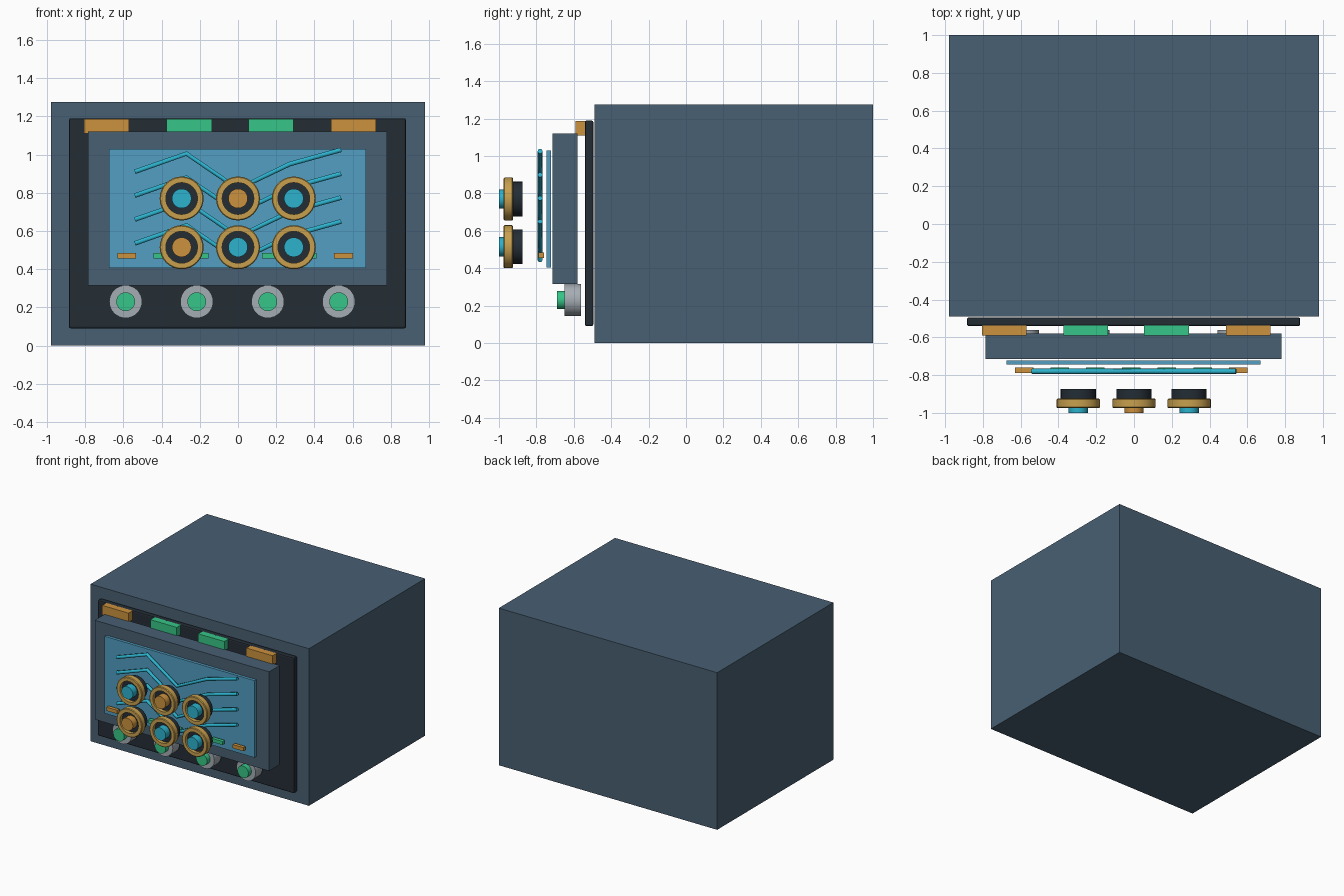
import bpy, bmesh, math
from mathutils import Matrix

cube = bpy.data.objects.get("Cube")
if cube:
    bpy.data.objects.remove(cube, do_unlink=True)


def material(name, *rgb):
    mat = bpy.data.materials.new(name)
    mat.use_nodes = True
    mat.diffuse_color = (*rgb, 1)
    node = next(n for n in mat.node_tree.nodes if n.type == 'BSDF_PRINCIPLED')
    node.inputs["Base Color"].default_value = (*rgb, 1)
    return mat


SLATE = material("slate", .065, .115, .168)
DARK = material("dark", .017, .026, .036)
GLASS = material("glass_blue", .084, .342, .539)
CYAN = material("cyan", .025, .445, .61)
ORANGE = material("orange", .604, .287, .048)
GOLD = material("gold", .578, .352, .076)
GREEN = material("green", .037, .565, .246)
GREY = material("grey", .376, .418, .456)


def finish(name, bm, mat, smooth=False):
    bmesh.ops.recalc_face_normals(bm, faces=bm.faces)
    mesh = bpy.data.meshes.new(name)
    bm.to_mesh(mesh)
    bm.free()
    mesh.materials.append(mat)
    obj = bpy.data.objects.new(name, mesh)
    bpy.context.collection.objects.link(obj)
    if smooth:
        bpy.ops.object.select_all(action='DESELECT')
        obj.select_set(True)
        bpy.context.view_layer.objects.active = obj
        bpy.ops.object.shade_smooth_by_angle(angle=math.radians(35))
    return obj


def box(name, mat, xs, ys, zs, bevel=0):
    bm = bmesh.new()
    bmesh.ops.create_cube(bm, size=1)
    for v in bm.verts:
        v.co = [(lo + hi) / 2 + c * (hi - lo) for c, (lo, hi) in zip(v.co, (xs, ys, zs))]
    if bevel:
        bmesh.ops.bevel(bm, geom=bm.edges[:], offset=bevel, segments=2,
                        affect='EDGES', profile=.5)
    return finish(name, bm, mat)


def lathe(name, mat, x, z, profile, closed=False, steps=32):
    """Turn a (radius, y) profile about an axis running front to back."""
    bm = bmesh.new()
    verts = [bm.verts.new((r, y, 0)) for r, y in profile]
    edges = [bm.edges.new(pair) for pair in zip(verts, verts[1:])]
    if closed:
        edges.append(bm.edges.new((verts[-1], verts[0])))
    bmesh.ops.spin(bm, geom=verts + edges, cent=(0, 0, 0), axis=(0, 1, 0),
                   angle=math.tau, steps=steps)
    bmesh.ops.remove_doubles(bm, verts=bm.verts, dist=.0005)
    bmesh.ops.transform(bm, matrix=Matrix.Translation((x, 0, z)), verts=bm.verts)
    return finish(name, bm, mat, True)


def disc(name, mat, x, z, r, front, back):
    return lathe(name, mat, x, z, [(0, front), (r, front), (r, back), (0, back)])


# Housing, recessed panel, display frame and glass
box("housing", SLATE, (-.98, .98), (-.49, 1), (0, 1.275))
box("front_panel", DARK, (-.885, .88), (-.54, -.495), (.09, 1.19), .01)
box("display_frame", SLATE, (-.785, .78), (-.715, -.58), (.315, 1.12))
box("display_glass", GLASS, (-.675, .67), (-.745, -.722), (.405, 1.03))

# Blocks along the top of the panel
for i, x in enumerate((-.688, -.255, .172, .605)):
    box(f"top_block_{i}", GREEN if i in (1, 2) else ORANGE,
        (x - .118, x + .118), (-.59, -.535), (1.11, 1.187))

# Four bent signal tubes over the glass
shape = [(-.54, .91), (-.27, 1.005), (0, .82), (.27, .95), (.54, 1.025)]
for row in range(4):
    curve = bpy.data.curves.new(f"signal_tube_{row}", 'CURVE')
    curve.dimensions = '3D'
    curve.bevel_depth = .014
    curve.bevel_resolution = 1
    curve.use_fill_caps = True
    spline = curve.splines.new('POLY')
    spline.points.add(len(shape) - 1)
    for point, (x, z) in zip(spline.points, shape):
        point.co = (x, -.78, z - row * .125, 1)
    curve.materials.append(CYAN)
    bpy.context.collection.objects.link(bpy.data.objects.new(curve.name, curve))

# Row of small indicator bars
for i in range(7):
    x = -.582 + i * .189
    box(f"indicator_{i}", ORANGE if i in (0, 6) else GREEN,
        (x - .049, x + .049), (-.788, -.76), (.455, .484))

# Six dials: dark base, gold ring, coloured cap
caps = {.77: (CYAN, ORANGE, CYAN), .515: (ORANGE, CYAN, CYAN)}
ring = [(.083, -.975), (.11, -.975), (.115, -.97), (.115, -.93), (.11, -.925), (.083, -.925)]
for z, colours in caps.items():
    for x, colour in zip((-.295, 0, .292), colours):
        disc("dial_base", DARK, x, z, .093, -.945, -.873)
        lathe("dial_ring", GOLD, x, z, ring, closed=True)
        disc("dial_cap", colour, x, z, .051, -1, -.94)

# Push buttons along the bottom
for x in (-.588, -.216, .156, .527):
    disc("button_collar", GREY, x, .23, .086, -.65, -.562)
    disc("button_cap", GREEN, x, .23, .049, -.69, -.645)
